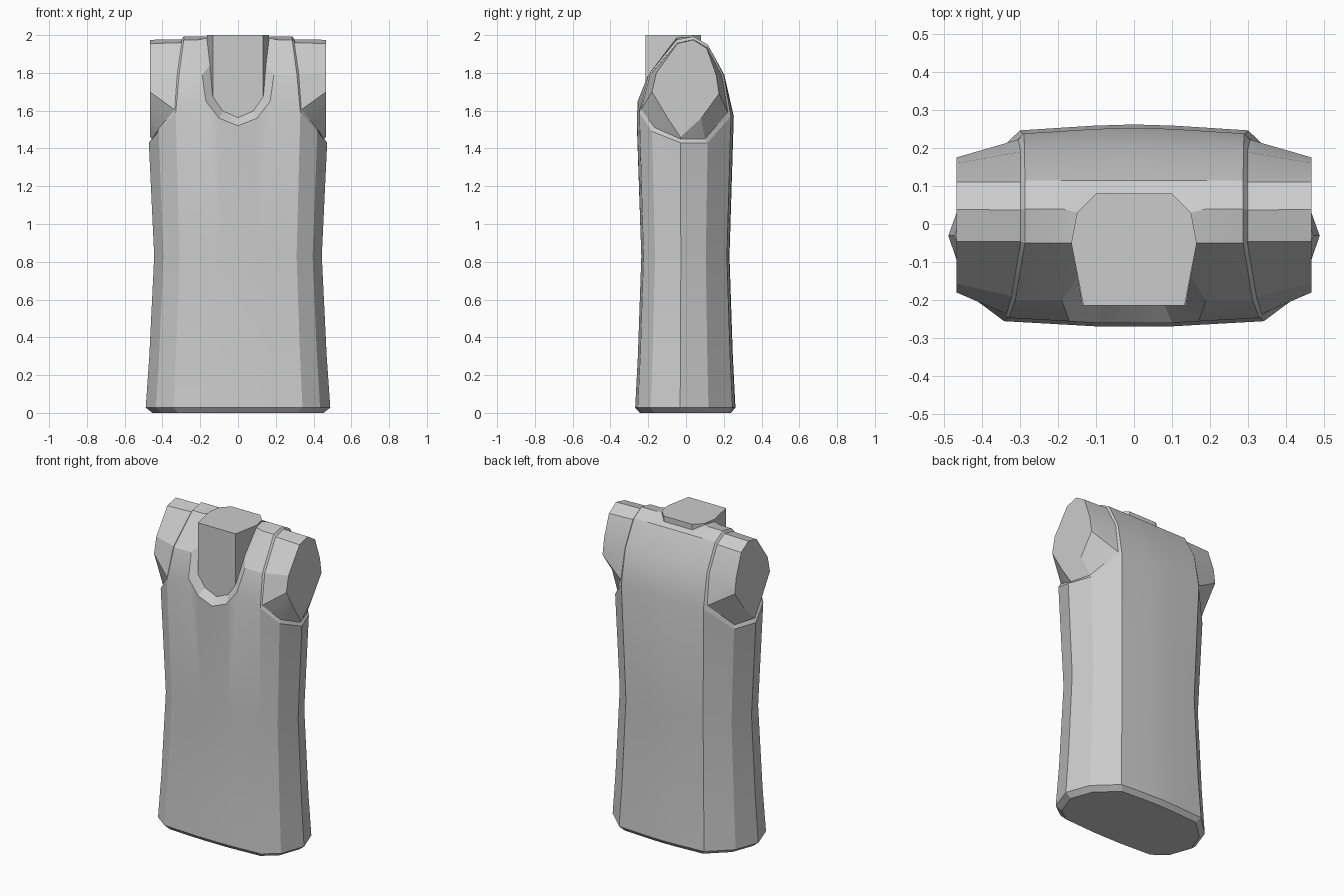
import bpy, bmesh
from math import radians

if "Cube" in bpy.data.objects:
    bpy.data.objects.remove(bpy.data.objects["Cube"])


def make(name, bands, caps=(), mirror=True):
    """bands: pairs of equal-length point rows (closed flag last); caps: n-gons."""
    bm = bmesh.new()
    for a, b, closed in bands:
        n = len(a)
        for i in range(n if closed else n - 1):
            j = (i + 1) % n
            pts = []
            for p in (a[i], a[j], b[j], b[i]):
                if p not in pts:
                    pts.append(p)
            bm.faces.new([bm.verts.new(p) for p in pts])
    for cap in caps:
        bm.faces.new([bm.verts.new(p) for p in cap])
    bmesh.ops.remove_doubles(bm, verts=bm.verts, dist=0.0005)
    bmesh.ops.recalc_face_normals(bm, faces=bm.faces)
    me = bpy.data.meshes.new(name)
    bm.to_mesh(me)
    bm.free()
    ob = bpy.data.objects.new(name, me)
    bpy.context.collection.objects.link(ob)
    bpy.ops.object.select_all(action='DESELECT')
    ob.select_set(True)
    bpy.context.view_layer.objects.active = ob
    bpy.ops.object.shade_smooth_by_angle(angle=radians(20))
    if mirror:
        ob.modifiers.new("mirror", 'MIRROR')
    return ob


# Half outline of the vest, front centre round to back centre, with top-edge height
outline = [(0, -.26, 1.52), (.10, -.26, 1.56), (.17, -.256, 1.65), (.33, -.247, 1.59),
           (.42, -.18, 1.49), (.472, -.03, 1.43), (.42, .115, 1.43), (.29, .238, 1.57),
           (.10, .25, 1.57), (0, .253, 1.57)]


def ring(z, sx, sy):
    return [(x * sx, y * sy, z) for x, y, _ in outline]


rows = [ring(0, .96, .94), ring(.028, 1.035, 1.035), ring(.3, .995, .98),
        ring(.83, .94, .91), outline]

# Shoulder straps and upper back
strap_out = [outline[3], (.312, -.2, 1.79), (.287, -.05, 1.975), (.287, .04, 1.993),
             (.287, .115, 1.95), (.288, .2, 1.79), outline[7]]
strap_in = [outline[2], (.19, -.2, 1.79), (.21, -.05, 1.975), (.19, .04, 1.993),
            (.10, .115, 1.95), (.10, .2, 1.79), outline[8]]
back_mid = [(0, .115, 1.95), (0, .203, 1.79), outline[9]]

# Folded neckline edge
neckline = outline[:2] + strap_in[:5] + back_mid[:1]
neck_lip = [(0, -.213, 1.565), (.08, -.213, 1.60), (.135, -.213, 1.68), (.148, -.14, 1.84),
            (.165, -.05, 1.985), (.15, .03, 1.99), (.10, .08, 1.965), (0, .08, 1.965)]

# Folded armhole edge
armhole = strap_out + [outline[6], outline[5], outline[4]]
arm_lip = [(.335, -.237, 1.605), (.322, -.19, 1.79), (.298, -.046, 1.96),
           (.298, .037, 1.978), (.298, .11, 1.936), (.298, .19, 1.785),
           (.305, .222, 1.59), (.415, .10, 1.45), (.45, -.03, 1.45), (.415, -.165, 1.51)]

bands = [(a, b, False) for a, b in zip(rows, rows[1:])]
bands += [(strap_out, strap_in, False), (strap_in[4:], back_mid, False),
          (neckline, neck_lip, False), (armhole, arm_lip, True)]
make("vest", bands, [rows[0]])

# Shoulder stumps coming out of the armholes
stump_end = [(.467, y, z) for y, z in
             [(-.18, 1.70), (-.157, 1.80), (-.046, 1.955), (.038, 1.975), (.11, 1.93),
              (.16, 1.79), (.175, 1.69), (.08, 1.56), (-.03, 1.46), (-.09, 1.55)]]
make("shoulder_stump", [(arm_lip, stump_end, True)], [stump_end])

# Neck block
neck = [(-.133, -.215), (.133, -.215), (.165, -.05), (.15, .03), (.10, .08),
        (-.10, .08), (-.15, .03), (-.165, -.05)]
low = [(x, y, 1.54) for x, y in neck]
top = [(x, y, 2.0) for x, y in neck]
make("neck", [(low, top, True)], [low, top], mirror=False)
